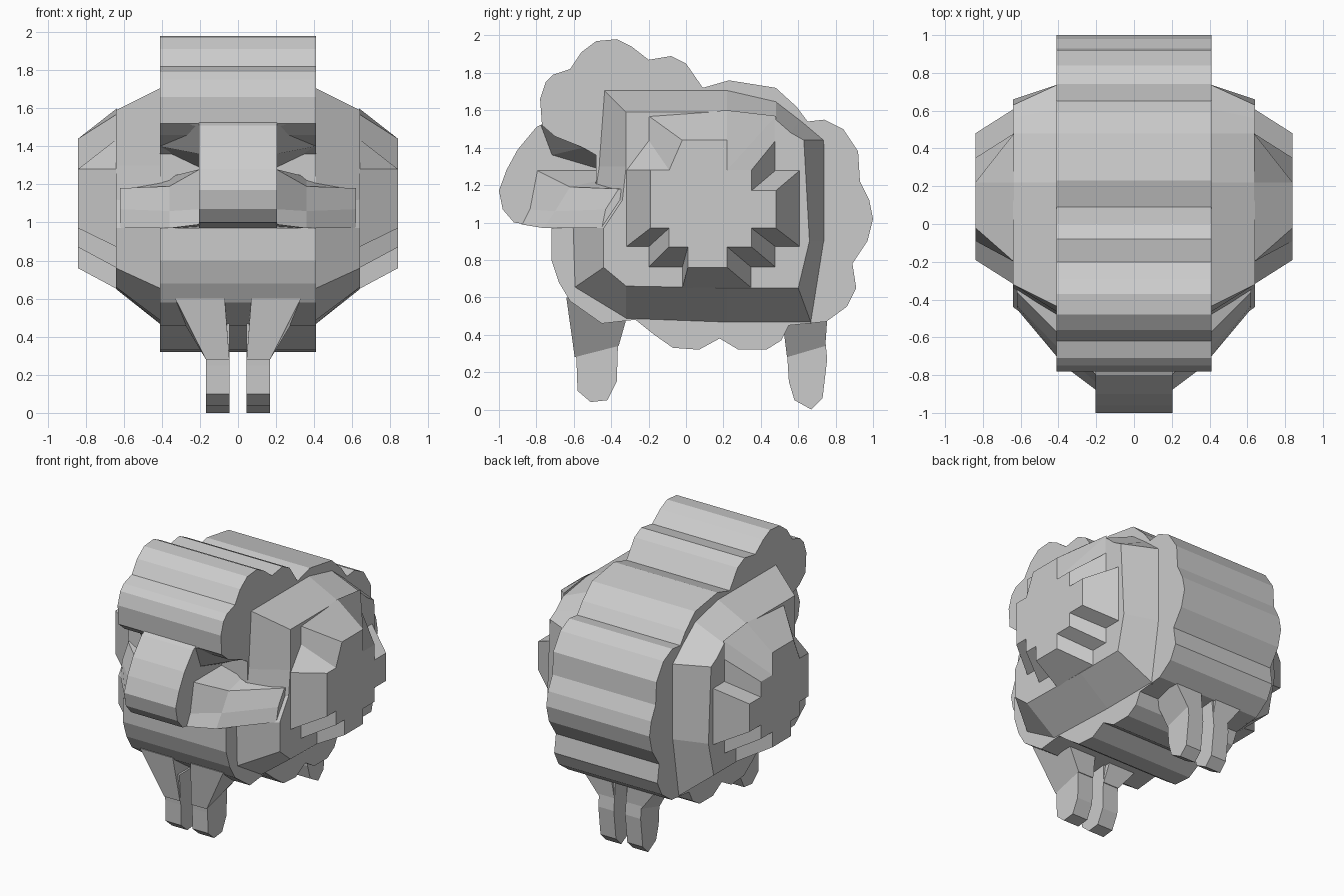
import bpy, bmesh


def loft(name, rings, close=True):
    """Skin a list of rings (lists of xyz points) and cap both ends."""
    bm = bmesh.new()
    vs = [[bm.verts.new(p) for p in r] for r in rings]
    n = len(rings[0])
    for a, b in zip(vs, vs[1:]):
        for i in range(n):
            j = (i + 1) % n
            bm.faces.new((a[i], a[j], b[j], b[i]))
    bm.faces.new(vs[0])
    bm.faces.new(vs[-1])
    bmesh.ops.recalc_face_normals(bm, faces=bm.faces)
    me = bpy.data.meshes.new(name)
    bm.to_mesh(me)
    bm.free()
    ob = bpy.data.objects.new(name, me)
    bpy.context.collection.objects.link(ob)
    return ob


def at_x(x, pts):
    return [(x, y, z) for y, z in pts]


def slab(name, pts, x):
    return loft(name, [at_x(-x, pts), at_x(x, pts)])


def mirror(ob):
    m = ob.modifiers.new("mirror", 'MIRROR')
    m.use_axis[0] = True
    return ob


# Scalloped fleece: side outline extruded across the body
slab("fleece_core", [
    (-.77, 1.52), (-.78, 1.66), (-.75, 1.75), (-.71, 1.79), (-.62, 1.82),
    (-.56, 1.91), (-.48, 1.97), (-.37, 1.98), (-.29, 1.94), (-.20, 1.87),
    (-.08, 1.89), (.0, 1.85), (.09, 1.72), (.23, 1.76), (.48, 1.72),
    (.59, 1.62), (.65, 1.54), (.74, 1.55), (.84, 1.50), (.92, 1.38),
    (.93, 1.22), (.98, 1.12), (1.0, 1.02), (.97, .90), (.89, .78),
    (.91, .65), (.86, .55), (.75, .47), (.55, .45), (.51, .37),
    (.43, .32), (.28, .32), (.18, .38), (.07, .32), (-.07, .33),
    (-.17, .40), (-.27, .48), (-.45, .46), (-.62, .58), (-.68, .68),
    (-.72, .80), (-.72, .97), (-.58, .98), (-.48, 1.2), (-.48, 1.36),
    (-.55, 1.40), (-.70, 1.46)], .41)

# Face block
slab("face", [
    (-.72, 1.55), (-.80, 1.51), (-.90, 1.39), (-.96, 1.28), (-1.0, 1.17),
    (-.98, 1.07), (-.92, 1.0), (-.72, .97), (-.4, .97), (-.4, 1.55)], .205)

# Cheeks flaring from the face into the fleece
mirror(loft("cheek", [
    at_x(.20, [(-.88, .99), (-.84, 1.07), (-.80, 1.28), (-.4, 1.28), (-.4, .97)]),
    at_x(.36, [(-.76, .97), (-.70, 1.06), (-.62, 1.19), (-.4, 1.24), (-.4, .97)]),
    at_x(.62, [(-.45, .97), (-.43, 1.07), (-.36, 1.18), (-.3, 1.18), (-.3, .97)])]))
mirror(loft("brow", [
    at_x(.20, [(-.78, 1.52), (-.72, 1.36), (-.45, 1.28), (-.4, 1.52)]),
    at_x(.41, [(-.72, 1.50), (-.55, 1.40), (-.45, 1.38), (-.4, 1.52)])]))

# Side fleece, inner tier
mirror(loft("fleece_side_inner", [
    at_x(.40, [(-.44, 1.71), (.22, 1.71), (.48, 1.65), (.61, 1.55),
               (.74, 1.44), (.74, .90), (.67, .46), (.22, .46),
               (-.32, .48), (-.60, .65), (-.61, .97), (-.50, 1.1), (-.47, 1.3)]),
    at_x(.64, [(-.32, 1.59), (.22, 1.59), (.48, 1.55), (.56, 1.48),
               (.63, 1.44), (.66, .90), (.60, .65), (.22, .65),
               (-.32, .66), (-.44, .76), (-.44, .97), (-.34, 1.12), (-.32, 1.3)])]))

# Side fleece, outer tier with stepped outline
mirror(loft("fleece_side_outer", [
    at_x(.635, [(-.02, .65), (.35, .65), (.35, .76), (.48, .76), (.48, .87),
                (.61, .87), (.61, 1.28), (.48, 1.28), (.48, 1.44), (.48, 1.57),
                (.22, 1.60), (-.20, 1.57), (-.20, 1.44), (-.32, 1.28),
                (-.32, .87), (-.20, .87), (-.20, .76), (-.02, .76)]),
    at_x(.84, [(.01, .76), (.22, .76), (.22, .87), (.35, .87), (.35, .97),
               (.48, .97), (.48, 1.17), (.35, 1.17), (.35, 1.28), (.22, 1.28),
               (.22, 1.44), (-.02, 1.44), (-.09, 1.28), (-.19, 1.28),
               (-.19, .97), (-.09, .97), (-.09, .87), (.01, .87)])]))

# Legs: slim shaft plus a flared thigh
front = [(-.60, .47), (-.585, .25), (-.58, .10), (-.51, .04), (-.42, .05),
         (-.37, .15), (-.36, .47)]
back = [(.53, .47), (.55, .15), (.58, .05), (.67, .0), (.73, .06),
        (.755, .27), (.735, .47)]
for name, pts, y0, y1, t0, t1 in (("front_leg", front, -.595, -.36, -.64, -.30),
                                  ("back_leg", back, .54, .745, .50, .76)):
    mirror(loft(name, [at_x(.045, pts), at_x(.168, pts)]))
    mirror(loft(name + "_thigh", [
        [(.045, y0, .28), (.168, y0, .28), (.168, y1, .34), (.045, y1, .34)],
        [(.07, t0, .60), (.33, t0, .60), (.33, t1, .55), (.07, t1, .55)]]))
